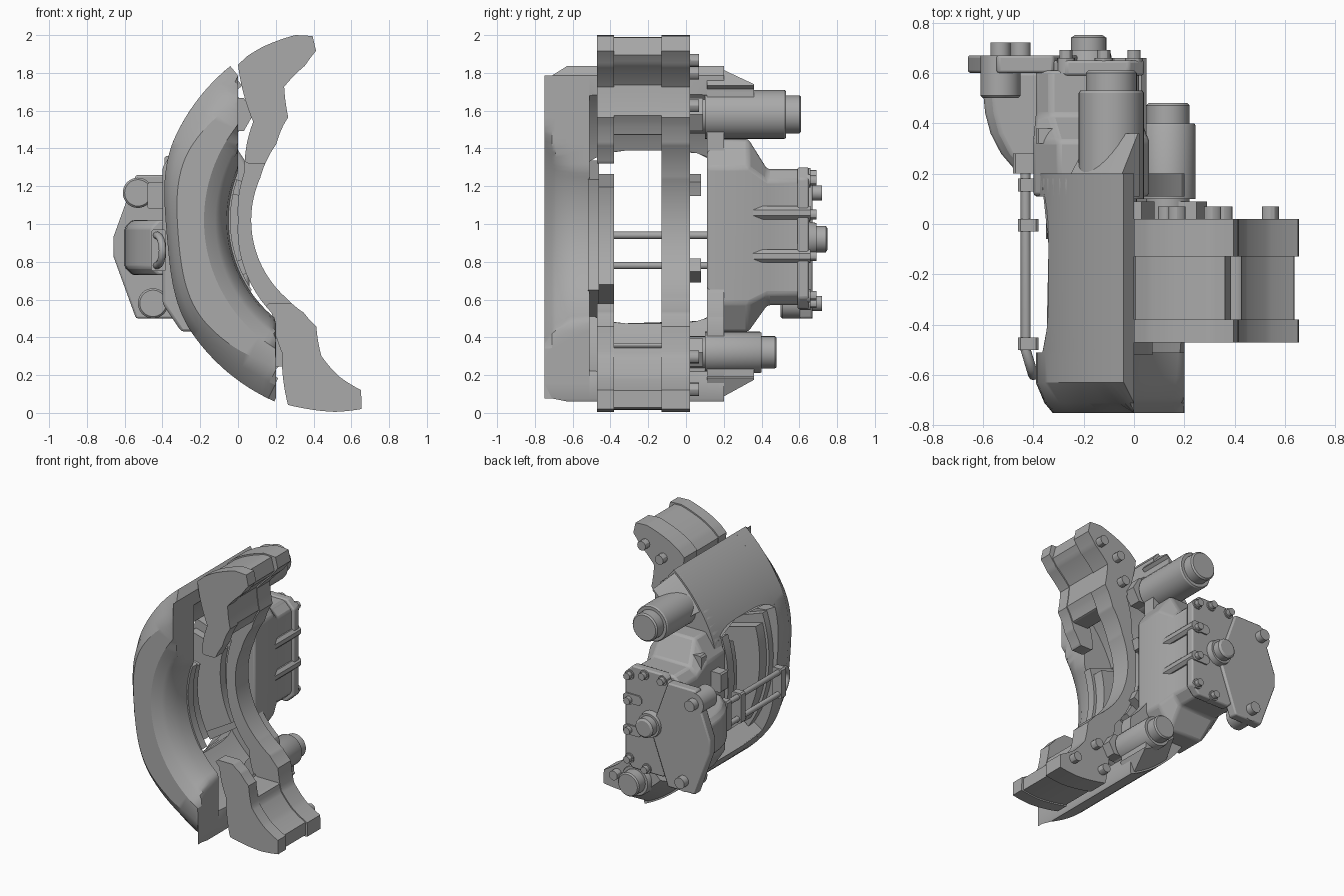
import bpy, bmesh, math

if "Cube" in bpy.data.objects:
    bpy.data.objects.remove(bpy.data.objects["Cube"])

GREY = (.4, .4, .4, 1)
mat = bpy.data.materials.new("cast grey")
mat.use_nodes = True
mat.diffuse_color = GREY
mat.node_tree.nodes["Principled BSDF"].inputs["Base Color"].default_value = GREY

DISC_X, DISC_Z = .62, 1.02          # axis of the brake disc


def skin(name, rings, bevel=0):
    """Join rings of equal point count into a closed solid."""
    bm = bmesh.new()
    loops = [[bm.verts.new(point) for point in ring] for ring in rings]
    count = len(rings[0])
    for near, far in zip(loops, loops[1:]):
        for i in range(count):
            j = (i + 1) % count
            bm.faces.new((near[i], near[j], far[j], far[i]))
    bm.faces.new(loops[0])
    bm.faces.new(loops[-1])
    bmesh.ops.recalc_face_normals(bm, faces=bm.faces)
    mesh = bpy.data.meshes.new(name)
    bm.to_mesh(mesh)
    bm.free()
    mesh.materials.append(mat)
    part = bpy.data.objects.new(name, mesh)
    bpy.context.collection.objects.link(part)
    if bevel:
        mod = part.modifiers.new("soft edges", 'BEVEL')
        mod.width, mod.segments, mod.limit_method = bevel, 2, 'ANGLE'
    bpy.ops.object.select_all(action='DESELECT')
    part.select_set(True)
    bpy.context.view_layer.objects.active = part
    bpy.ops.object.shade_smooth_by_angle(angle=math.radians(30))


def loft(name, sections, bevel=0):
    """Sections are (y, outline in x and z)."""
    skin(name, [[(x, y, z) for x, z in outline] for y, outline in sections], bevel)


def chamfered(left, right, low, high, cut_x, cut_z):
    """Rectangle outline with its four corners cut off."""
    return [(left + cut_x, low), (right - cut_x, low), (right, low + cut_z), (right, high - cut_z),
            (right - cut_x, high), (left + cut_x, high), (left, high - cut_z), (left, low + cut_z)]


def block(name, left, right, front, back, low, high, cut_x=.01, cut_z=.01, bevel=0):
    outline = chamfered(left, right, low, high, cut_x, cut_z)
    loft(name, [(front, outline), (back, outline)], bevel)


def turned(name, x, z, steps, sides=32):
    """Round part along y; steps are (y, radius)."""
    angles = [math.tau * i / sides for i in range(sides)]
    loft(name, [(y, [(x + r * math.cos(a), z + r * math.sin(a)) for a in angles])
                for y, r in steps])


def polar(turn, radius, y):
    a = math.radians(turn)
    return (DISC_X - radius * math.cos(a), y, DISC_Z + radius * math.sin(a))


def sweep(name, start, end, section, steps=40):
    """Sweep a (radius, y) section around the disc axis."""
    turns = [start + (end - start) * i / steps for i in range(steps + 1)]
    skin(name, [[polar(t, r, y) for r, y in section(t)] for t in turns])


def outer(t):
    # the rim is flattened halfway along
    near = min(1, abs(t + 5) / 30)
    return 1.05 - .025 * (1 + math.cos(math.pi * near))


def inner(t, least=.67):
    # both ends of the caliper are cut along vertical lines
    end_x = 0 if t > 0 else .2
    cut = (DISC_X - end_x) / math.cos(math.radians(t))
    return min(max(least, cut), outer(t) - .01)


# Caliper: outboard crescent, with a rounded shoulder that widens towards the ends
def crescent(t):
    rim = outer(t)
    shoulder = rim - .06 - .1 * min(1, ((t + 7) / 50) ** 2)
    profile = [(rim, -.51), (rim, -.63), ((rim + shoulder) / 2, -.71), (shoulder, -.75), (.8, -.75),
               (.74, -.71), (.72, -.69), (.68, -.61), (.67, -.51)]
    return [(max(r, inner(t)), y) for r, y in profile]


sweep("caliper_front_crescent", -66, 51, crescent, 60)


# Caliper: two bridges over the disc, the window rounded at its corners
def bridge(name, window, end, steps=14):
    widths = [-.56 + .76 * i / 16 for i in range(17)]
    rings = []
    for i in range(steps + 1):
        f, top, under = i / steps, [], []
        for y in widths:
            corner = math.copysign(7 * abs((y + .18) / .38) ** 4, end)
            t = (window - corner) * (1 - f) + end * f
            top.append(polar(t, outer(t), y))
            under.append(polar(t, inner(t, .91), y))
        rings.append(top + under[::-1])
    skin(name, rings)


bridge("upper_bridge", 24, 51)
bridge("lower_bridge", -37, -66)


# Caliper: inboard wall and the sloping lugs behind it
def rear_wall(t):
    return [(inner(t), .11), (outer(t), .11), (outer(t), .18), (outer(t) - .01, .2), (inner(t), .2)]


def lug(t):
    low = min(inner(t, .86), .93)
    return [(low, .11), (outer(t), .11), (outer(t), .18), (.94, .36), (low, .36)]


sweep("caliper_rear_wall", -64, 49, rear_wall)
sweep("upper_pin_lug", 33, 50, lug)
sweep("lower_pin_lug", -64, -45, lug)


# Ring sector with constant section, used for the pads
def sector(name, start, end, low, high, front, back):
    sweep(name, start, end, lambda t: [(low, front), (high, front), (high, back), (low, back)], 20)


sector("outer_pad_backing", -34, 19, .66, .97, -.52, -.46)
sector("outer_pad_lining", -30, 15, .68, .95, -.46, -.38)
sector("inner_pad_lining", -30, 15, .68, .95, -.12, -.06)
sector("inner_pad_backing", -34, 19, .66, .97, -.06, .01)
for turn in (-26, 12):
    sector("inner_pad_shoulder", turn, turn + 7, .62, .75, 0, .08)

# Carrier outline: turn around the disc, inner radius, outer radius
CARRIER = [(-92, .9, 1), (-84, .83, 1.02), (-76, .74, 1.03), (-70, .6, 1.04), (-61, .56, .8),
           (-48, .55, .66), (0, .55, .62), (24, .55, .64), (44, .58, .75), (53, .63, 1.03),
           (57, .65, 1.04), (62, .8, 1.04), (72, .86, 1.03), (77, .92, 1)]


def carrier_part(name, start, end, front, back, reach=0, inset=0):
    """Slice of the outline; reach is the height from the axis where a horn is cut level."""
    def section(t):
        for (a, low_a, high_a), (b, low_b, high_b) in zip(CARRIER, CARRIER[1:]):
            if a <= t <= b:
                f = (t - a) / (b - a)
                high = high_a + (high_b - high_a) * f - inset
                low = low_a + (low_b - low_a) * f + inset
                if reach:
                    low = min(high - .01, max(low, reach / abs(math.sin(math.radians(t)))))
                return [(low, front), (high, front), (high, back), (low, back)]

    sweep(name, start, end, section, end - start)


carrier_part("carrier_plate", -92, 77, -.13, .02)
carrier_part("upper_horn_front", 28, 77, -.47, -.38, .3)
carrier_part("lower_horn_front", -92, -44, -.47, -.38, .44)
carrier_part("upper_horn_web", 40, 75, -.39, -.12, .45, .01)
carrier_part("lower_horn_web", -91, -59, -.39, -.12, .67, .01)

for turn, radius in ((70, .9), (60, .9), (51, .78), (-85, .9), (-70, .77), (-70, .95)):
    x, y, z = polar(turn, radius, 0)
    turned("carrier_bolt", x, z, [(y, .034), (y + .07, .034)], 12)


# Guide pins with caps and seats
def guide_pin(name, x, z, radius, end):
    cap = radius * .78
    turned(name, x, z, [(0, cap), (.1, cap), (.1, radius), (end - .01, radius), (end, radius * .95),
                        (end, cap), (end + .07, cap), (end + .08, cap * .9)])
    turned(name + "_seat", x + .07, z, [(0, cap), (.09, cap)], 6)


guide_pin("upper_guide_pin", -.09, 1.58, .13, .53)
guide_pin("lower_guide_pin", .135, .32, .11, .4)

# Actuator housing, ribs and lever bulge
wide = chamfered(-.4, .06, .43, 1.45, .1, .15)
slim = chamfered(-.39, .02, .57, 1.29, .06, .06)
loft("actuator_housing", [(.11, wide), (.33, wide), (.43, slim), (.61, slim)], .015)
for z in (1.06, .83):
    block("housing_rib", -.1, .05, .28, .66, z - .035, z + .035, .02, .02)
bulge = []
for i in range(6):
    swell = .14 * (1 - i / 5) ** 3
    bulge.append((.2 + .08 * i, chamfered(swell - .6, -.3, .73, 1.02, .04, .04)))
loft("lever_bulge", bulge, .01)

# Mounting flange and cover at the back
block("mounting_flange", -.66, -.2, .6, .67, .5, 1.26, .12, .33, .01)
block("housing_cover", -.33, .04, .59, .65, .55, 1.3, .06, .06, .01)
turned("adjuster_hub", -.18, .92, [(.62, .1), (.69, .085), (.69, .07), (.74, .07), (.75, .055)])
for x, z in ((-.53, 1.165), (-.45, .58)):
    turned("flange_stud", x, z, [(.58, .04), (.72, .04)])
    turned("flange_nut", x, z, [(.5, .07), (.51, .08), (.67, .08)])
side_bolts = [(0, z) for z in (.62, .83, 1.05, 1.23)]
for x, z in side_bolts + [(-.12, 1.26), (-.27, 1.26), (-.14, .58)]:
    turned("cover_bolt", x, z, [(.6, .036), (.66, .036), (.66, .026), (.69, .026)], 12)

# Small blocks on the housing shoulder
block("sensor_block", -.48, -.37, .2, .28, 1.08, 1.22)
block("plug_block", -.39, -.26, .32, .38, 1.22, 1.36)

# Pad retainer: bent wire loop across the window, held by clips
curve = bpy.data.curves.new("pad_retainer", 'CURVE')
curve.dimensions, curve.bevel_depth, curve.bevel_resolution = '3D', .02, 3
curve.materials.append(mat)
wire = curve.splines.new('POLY')
bend = [math.pi * i / 8 for i in range(9)]
loop = [(-.43 + .03 * math.sin(a), -.5 - .1 * math.sin(a), .86 + .08 * math.cos(a)) for a in bend]
loop = [(-.43, .2, .94)] + loop + [(-.43, .2, .78)]
wire.points.add(len(loop) - 1)
for point, place in zip(wire.points, loop):
    point.co = (*place, 1)
bpy.context.collection.objects.link(bpy.data.objects.new("pad_retainer", curve))
for y in (-.5, -.03, .13):
    block("retainer_clip", -.46, -.38, y, y + .05, .75, .97)
